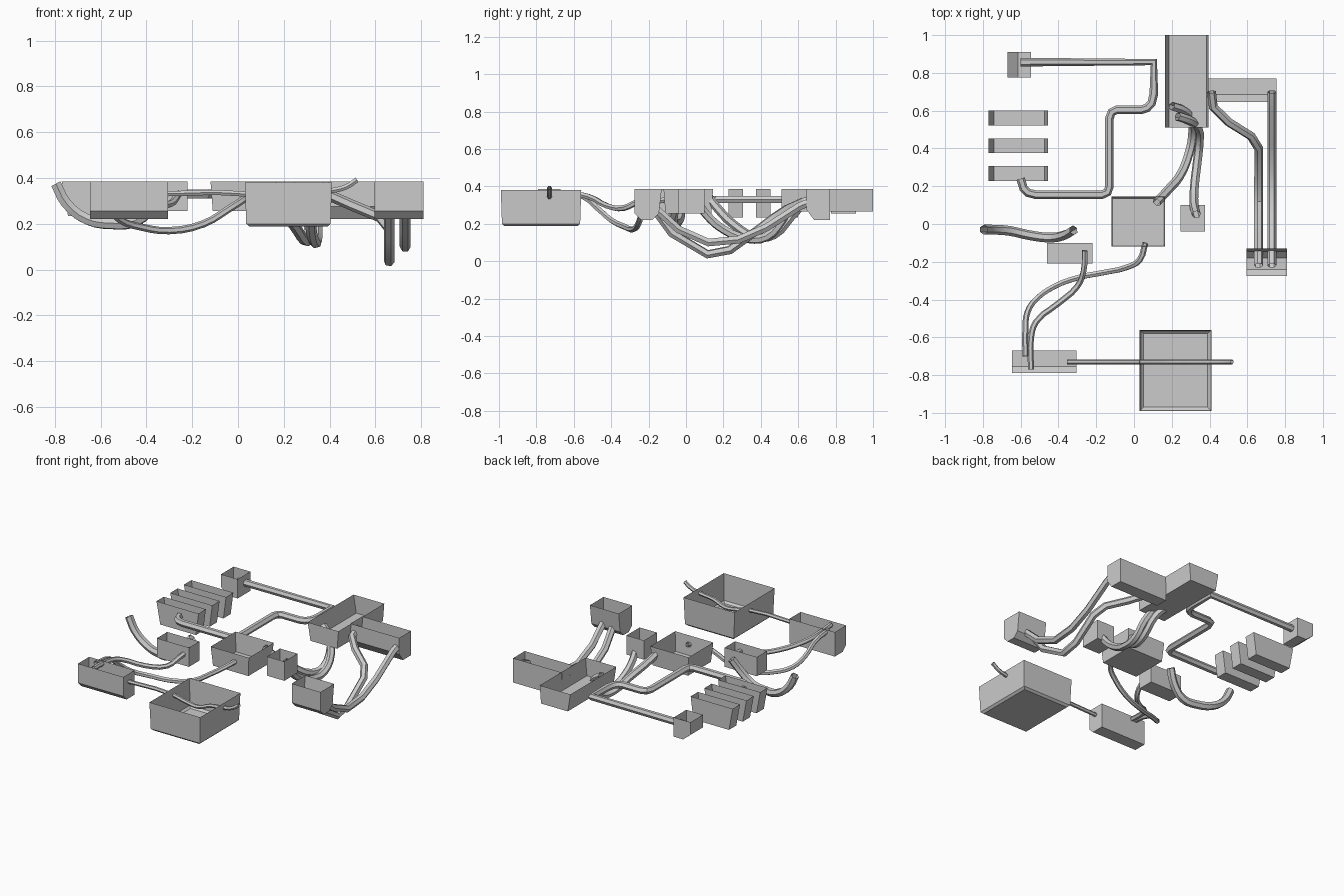
import bpy
import bmesh

cube = bpy.data.objects.get("Cube")
if cube:
    bpy.data.objects.remove(cube, do_unlink=True)

grey = bpy.data.materials.new("plain_grey")
grey.use_nodes = True
GREY = (.6, .6, .6, 1)
grey.diffuse_color = GREY
grey.node_tree.nodes["Principled BSDF"].inputs["Base Color"].default_value = GREY

RIM = .385


def tray(name, xs, ys, levels, rim=RIM):
    """Open-topped box. Each level is (z, left, right, front, back) wall insets,
    with left meaning the low-x side; the last level carries the floor."""
    bm = bmesh.new()
    previous = None
    for z, a, b, c, d in [(rim, 0, 0, 0, 0)] + levels:
        x0, x1, y0, y1 = xs[0] + a, xs[1] - b, ys[0] + c, ys[1] - d
        ring = [bm.verts.new((x, y, z)) for x, y in
                ((x0, y0), (x1, y0), (x1, y1), (x0, y1))]
        if previous:
            for i in range(4):
                j = (i + 1) % 4
                bm.faces.new((ring[i], ring[j], previous[j], previous[i]))
        previous = ring
    bm.faces.new(previous[::-1])
    mesh = bpy.data.meshes.new(name)
    bm.to_mesh(mesh)
    bm.free()
    mesh.materials.append(grey)
    obj = bpy.data.objects.new(name, mesh)
    bpy.context.collection.objects.link(obj)
    return obj


def tube(name, radius, points, smooth=True):
    """Open-ended hollow tube swept along a path."""
    curve = bpy.data.curves.new(name, "CURVE")
    curve.dimensions = "3D"
    curve.bevel_depth = radius
    curve.bevel_resolution = 1
    curve.resolution_u = 3
    spline = curve.splines.new("BEZIER")
    spline.bezier_points.add(len(points) - 1)
    for bp, p in zip(spline.bezier_points, points):
        bp.co = p
        bp.handle_left_type = bp.handle_right_type = "AUTO" if smooth else "VECTOR"
    curve.materials.append(grey)
    obj = bpy.data.objects.new(name, curve)
    bpy.context.collection.objects.link(obj)
    bpy.ops.object.select_all(action="DESELECT")
    obj.select_set(True)
    bpy.context.view_layer.objects.active = obj
    bpy.ops.object.convert(target="MESH")
    bpy.ops.object.shade_smooth_by_angle()


# Large front basin and central basin, with narrow bevels round the floor
tray("front_basin", (.03, .41), (-.99, -.56),
     [(.2, .006, .006, .006, .006), (.187, .02, .02, .02, .02)], .38)
tray("centre_basin", (-.12, .165), (-.12, .145), [(.255, .01, .01, .01, .01)])

# Boxes with a chamfer along the lower front edge
tray("front_left_box", (-.645, -.305), (-.79, -.67),
     [(.255, 0, 0, 0, 0), (.22, 0, 0, .035, 0)])
tray("back_right_box", (.39, .755), (.645, .77),
     [(.275, 0, 0, 0, 0), (.22, 0, 0, .04, 0)])
tray("right_box", (.595, .81), (-.275, -.13),
     [(.255, 0, 0, 0, .015), (.22, 0, 0, .035, .05)])

# Small plain boxes
tray("inner_left_box", (-.46, -.22), (-.21, -.1), [(.255, 0, 0, 0, 0)])
tray("inner_right_box", (.245, .375), (-.04, .1), [(.255, 0, 0, 0, 0)])
tray("back_left_box", (-.67, -.545), (.775, .91),
     [(.3, 0, 0, 0, 0), (.255, .055, 0, 0, 0)])

# Long back trough with sloping sides
tray("back_trough", (.165, .395), (.51, 1), [(.265, .02, .01, 0, 0)])

# Row of three troughs with sloping ends
for i in range(3):
    y = .228 + i * .147
    tray(f"side_trough_{i + 1}", (-.77, -.455), (y, y + .078),
         [(.235, .028, .02, 0, 0)])

# Level pipe with bends from the back left box to the side troughs
LEVEL = .33
bends = [(-.6, .857), (.105, .857), (.105, .69), (.093, .64), (.07, .615), (.04, .605),
         (-.09, .605), (-.118, .592), (-.13, .56), (-.13, .2), (-.14, .168),
         (-.17, .155), (-.52, .155), (-.56, .165), (-.585, .19), (-.6, .24)]
tube("level_pipe", .023, [(x, y, LEVEL) for x, y in bends], False)

# Loose hanging hose on the left
tube("loose_hose", .026, [
    (-.795, -.03, .375), (-.75, -.03, .29), (-.66, -.036, .22), (-.55, -.06, .2),
    (-.45, -.072, .21), (-.37, -.06, .28), (-.32, -.032, .36)])

# Thin hoses leaving the front left box
tube("long_thin_hose", .016, [
    (-.575, -.7, .37), (-.575, -.55, .345), (-.565, -.47, .28), (-.52, -.4, .22),
    (-.42, -.33, .185), (-.3, -.285, .17), (-.15, -.255, .2), (-.04, -.23, .265),
    (.03, -.19, .31), (.06, -.1, .33)])
tube("short_thin_hose", .016, [
    (-.545, -.77, .37), (-.545, -.6, .36), (-.52, -.52, .345), (-.4, -.42, .295),
    (-.3, -.33, .285), (-.267, -.25, .32), (-.26, -.14, .34)])
tube("front_wire", .013, [
    (-.355, -.73, .33), (.03, -.73, .33), (.12, -.73, .31), (.22, -.73, .3),
    (.3, -.73, .33), (.41, -.73, .345), (.47, -.73, .36), (.52, -.73, .392)])

# Hanging hoses rising through the floor of the back trough
tube("centre_hose", .024, [
    (.12, .115, .35), (.18, .18, .27), (.24, .25, .2), (.29, .37, .13),
    (.31, .47, .14), (.3, .56, .235), (.265, .6, .28), (.2, .625, .33)])
tube("inner_right_hose", .024, [
    (.33, .05, .34), (.318, .1, .26), (.32, .2, .17), (.335, .33, .12),
    (.345, .43, .13), (.34, .51, .215), (.3, .545, .28), (.23, .57, .33)])

# Pair of deep hanging hoses from the back right box to the right box
tube("deep_hose", .024, [
    (.41, .7, .34), (.42, .62, .315), (.5, .54, .28), (.62, .465, .23),
    (.66, .4, .18), (.66, .235, .06), (.66, .115, .037), (.66, -.075, .15),
    (.66, -.17, .28), (.66, -.22, .31)], False)
tube("shallow_hose", .024, [
    (.73, .7, .33), (.73, .61, .295), (.73, .43, .18), (.73, .28, .115),
    (.73, .12, .1), (.73, -.04, .17), (.73, -.15, .27), (.73, -.22, .31)], False)
